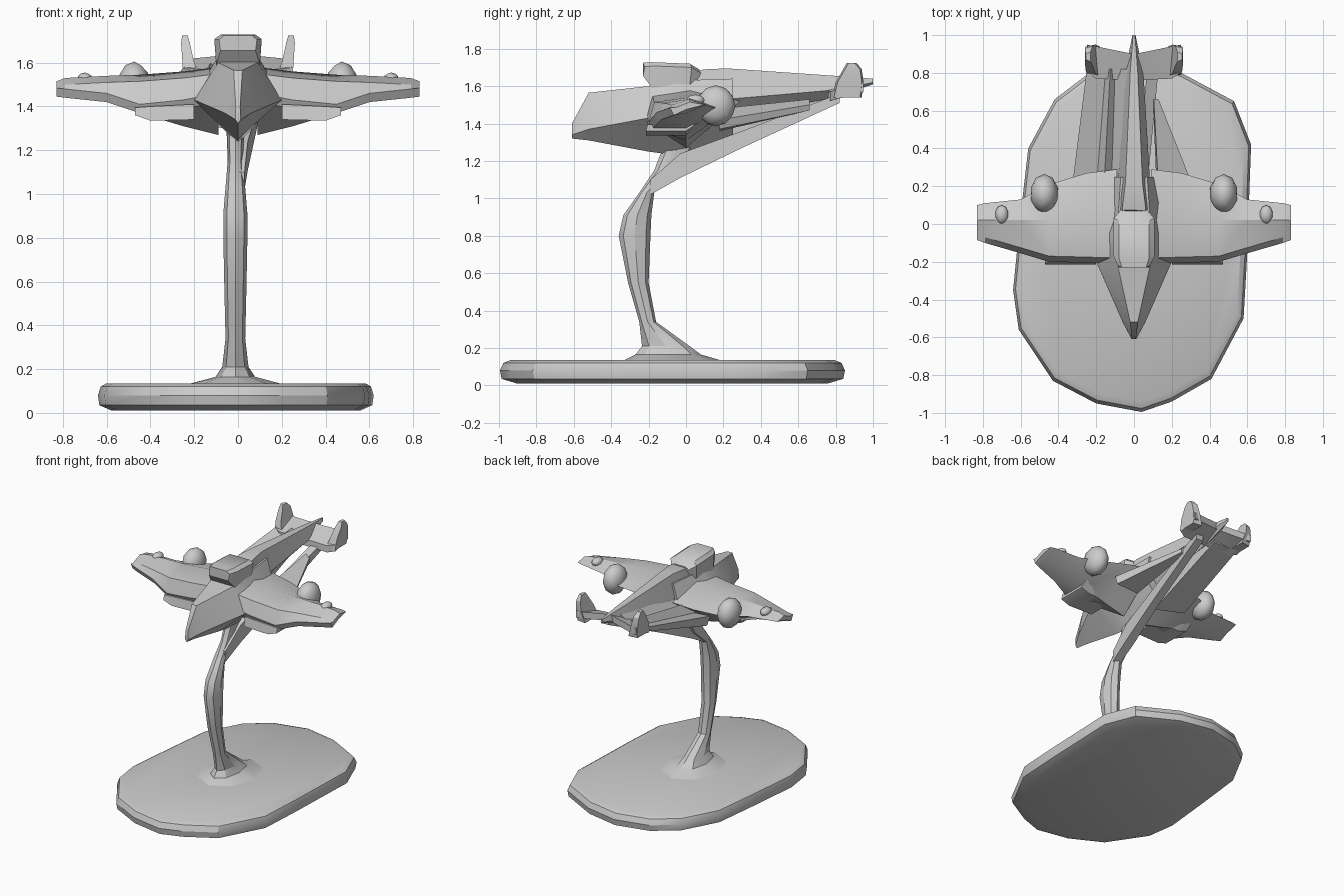
import bpy, bmesh, math
from mathutils import Matrix, Vector


def finish(name, bm, angle=30):
    bmesh.ops.recalc_face_normals(bm, faces=bm.faces)
    me = bpy.data.meshes.new(name)
    bm.to_mesh(me)
    bm.free()
    ob = bpy.data.objects.new(name, me)
    bpy.context.collection.objects.link(ob)
    bpy.ops.object.select_all(action='DESELECT')
    ob.select_set(True)
    bpy.context.view_layer.objects.active = ob
    bpy.ops.object.shade_smooth_by_angle(angle=math.radians(angle))
    return ob


def loft(name, rings):
    """Skin equal-length rings of 3D points and cap both ends."""
    bm = bmesh.new()
    vs = [[bm.verts.new(p) for p in r] for r in rings]
    n = len(vs[0])
    for a, b in zip(vs, vs[1:]):
        for i in range(n):
            j = (i + 1) % n
            bm.faces.new((a[i], a[j], b[j], b[i]))
    bm.faces.new(vs[0])
    bm.faces.new(vs[-1])
    return finish(name, bm)


def mirror_x(ob):
    m = ob.modifiers.new("mirror", 'MIRROR')
    m.use_clip = False
    return ob


def body_ring(y, zb, w, zm, wt, zt):
    return [(0, y, zb), (w, y, zm), (wt, y, zt), (-wt, y, zt), (-w, y, zm)]


def blob(name, loc, size):
    bm = bmesh.new()
    bmesh.ops.create_icosphere(bm, subdivisions=2, radius=1.0,
        matrix=Matrix.Translation(loc) @ Matrix.Diagonal((*size, 1)))
    return mirror_x(finish(name, bm, 40))


# Display base: irregular many-sided oval slab
outline = [(0, .85), (-.25, .79), (-.42, .66), (-.56, .40), (-.60, .05), (-.64, -.35),
           (-.61, -.56), (-.43, -.83), (-.2, -.95), (.04, -.995), (.2, -.94), (.41, -.82),
           (.58, -.5), (.6, -.15), (.61, .15), (.62, .42), (.53, .65), (.25, .80)]
loft("display_base", [[(x * s, (y + .07) * s - .07, z) for x, y in outline]
     for z, s in ((.01, .90), (.035, .99), (.08, 1.0), (.12, .98), (.135, .94))])

# Curved stand post: z, y back/front extents, x half width
post = [(.13, -.34, .20, .22), (.165, -.27, .08, .09), (.21, -.235, .02, .06),
        (.34, -.25, -.16, .045), (.55, -.31, -.20, .05), (.80, -.36, -.19, .055),
        (.91, -.335, -.185, .055), (1.03, -.25, -.17, .045),
        (1.15, -.17, -.03, .035), (1.28, -.12, .05, .04)]
rings = []
for z, y0, y1, w in post:
    cy, ry = (y0 + y1) / 2, (y1 - y0) / 2
    rings.append([(w * math.cos(a * math.pi / 4) - .012, cy + ry * math.sin(a * math.pi / 4), z)
                  for a in range(8)])
loft("stand_post", rings)

# Thin brace running from the top of the post to the tail
loft("tail_brace", [[(x - w, y, z0), (x + w, y, z0), (x + w, y, z1), (x - w, y, z1)]
     for x, y, z0, z1, w in ((0, -.19, 1.02, 1.10, .03), (.01, -.03, 1.11, 1.24, .035),
                             (.05, .3, 1.27, 1.36, .03), (.1, .82, 1.51, 1.56, .03))])

# Wedge nose and centre body
loft("nose_body", [body_ring(*r) for r in (
    (-.61, 1.32, .012, 1.34, .01, 1.40), (-.52, 1.31, .06, 1.37, .02, 1.565),
    (-.2, 1.25, .2, 1.43, .09, 1.60), (-.05, 1.23, .2, 1.45, .09, 1.63),
    (.25, 1.34, .12, 1.47, .07, 1.64))])

# Tall spine running back to the pointed tail
loft("spine", [body_ring(*r) for r in (
    (-.18, 1.45, .1, 1.55, .08, 1.63), (.1, 1.42, .09, 1.52, .06, 1.69),
    (.22, 1.43, .085, 1.53, .045, 1.695), (.8, 1.54, .05, 1.58, .02, 1.655),
    (1.0, 1.61, .008, 1.62, .005, 1.64))])

# Cockpit block
loft("cockpit", [[(-w, y, z0), (w, y, z0), (w * 1.08, y + .01, z1 - .02), (w * .8, y, z1),
                  (-w * .8, y, z1), (-w * 1.08, y + .01, z1 - .02)]
     for y, w, z0, z1 in ((-.23, .08, 1.655, 1.725), (-.18, .1, 1.59, 1.728),
                          (.02, .1, 1.6, 1.72), (.07, .06, 1.62, 1.69))])

# Ribbed left flank filling the space from wing to tail
loft("left_flank", [
    [(-.03, .18, 1.58), (-.12, .18, 1.46), (-.16, .18, 1.50), (-.2, .18, 1.43),
     (-.33, .18, 1.44), (-.3, .18, 1.36), (-.03, .18, 1.29)],
    [(-.03, .82, 1.62), (-.1, .82, 1.57), (-.125, .82, 1.60), (-.15, .82, 1.56),
     (-.25, .82, 1.58), (-.23, .82, 1.54), (-.03, .82, 1.54)]])

# Narrow right flank rib, leaving the open gap beside the spine
loft("right_flank", [
    [(.13, .18, 1.48), (.32, .18, 1.42), (.3, .18, 1.37), (.12, .18, 1.36)],
    [(.105, .66, 1.53), (.13, .66, 1.50), (.13, .66, 1.47), (.1, .66, 1.47)]])

# Wings: x, leading (y, z), top z, trailing (y, z), bottom z
wing = [(.09, -.21, 1.46, 1.58, .29, 1.52, 1.27), (.25, -.205, 1.43, 1.56, .27, 1.50, 1.31),
        (.45, -.2, 1.41, 1.545, .21, 1.48, 1.37), (.60, -.155, 1.46, 1.54, .13, 1.49, 1.42),
        (.79, -.1, 1.48, 1.53, .11, 1.50, 1.455), (.83, -.085, 1.485, 1.515, .10, 1.50, 1.475)]
mirror_x(loft("wings", [[(x, ly, lz), (x, ly + .03, zt - .03), (x, .02, zt), (x, ty, tz),
                         (x, .0, zb), (x, ly + .02, lz - .04)]
              for x, ly, lz, zt, ty, tz, zb in wing]))

# Engines, wing bumps and weapon pods
blob("engines", (.475, .16, 1.495), (.075, .105, .11))
blob("wing_bumps", (.70, .05, 1.525), (.035, .05, .03))
mirror_x(loft("weapon_pods", [[(x, -.215, z0), (x, -.205, z1), (x, .05, z1), (x, .0, z0)]
         for x, z0, z1 in ((.2, 1.34, 1.41), (.4, 1.335, 1.40), (.47, 1.36, 1.395))]))

# Tailplane and its upright fins
mirror_x(loft("tailplane", [[(x, y0, z0), (x, y0, z0 + .05), (x, y1, z1 + .02), (x, y1, z1 - .03)]
         for x, y0, y1, z0, z1 in ((0, .76, .90, 1.53, 1.62), (.2, .77, .94, 1.52, 1.60),
                                   (.25, .8, .95, 1.53, 1.60))]))
mirror_x(loft("tail_fins", [[(x0, y0, z), (x1, y0 + .01, z), (x1, y1 - .01, z), (x0, y1, z)]
         for z, x0, x1, y0, y1 in ((1.54, .18, .25, .78, .94), (1.62, .205, .255, .80, .95),
                                   (1.69, .22, .26, .84, .94), (1.725, .23, .255, .86, .91))]))
